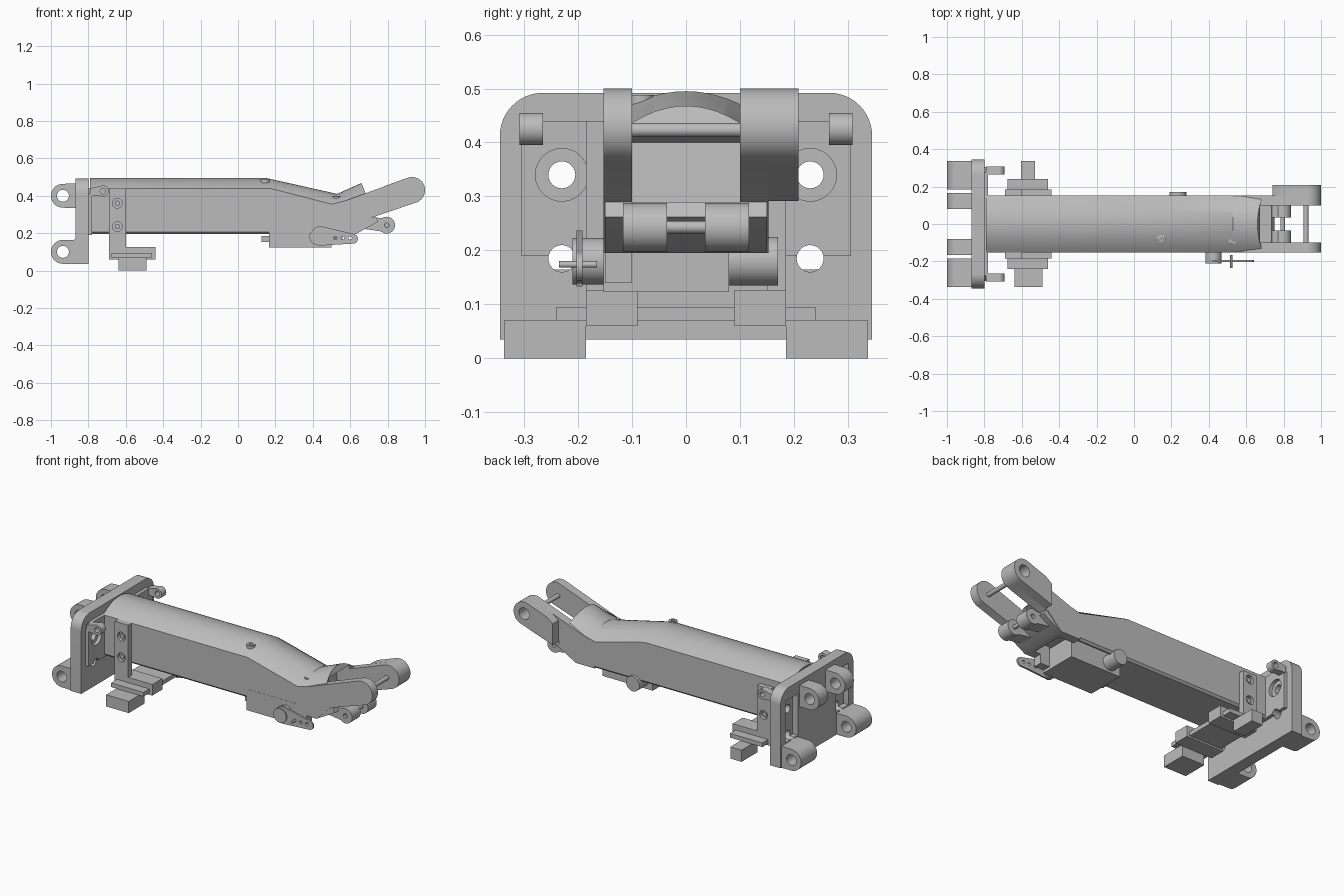
import bpy, bmesh, math
from mathutils import Matrix

old = bpy.data.objects.get("Cube")
if old:
    bpy.data.objects.remove(old, do_unlink=True)

grey = bpy.data.materials.new("plain grey")
grey.use_nodes = True
GREY = (0.5, 0.5, 0.5, 1)
grey.diffuse_color = GREY
grey.node_tree.nodes["Principled BSDF"].inputs["Base Color"].default_value = GREY
parts = []


def finish(name, bm):
    bmesh.ops.recalc_face_normals(bm, faces=bm.faces)
    me = bpy.data.meshes.new(name)
    bm.to_mesh(me)
    bm.free()
    ob = bpy.data.objects.new(name, me)
    bpy.context.collection.objects.link(ob)
    me.materials.append(grey)
    parts.append(ob)
    return ob


def loft(name, rings):
    bm = bmesh.new()
    loops = [[bm.verts.new(p) for p in ring] for ring in rings]
    for a, b in zip(loops, loops[1:]):
        for i in range(len(a)):
            j = (i + 1) % len(a)
            bm.faces.new((a[i], a[j], b[j], b[i]))
    bm.faces.new(loops[0])
    bm.faces.new(loops[-1])
    return finish(name, bm)


def prism(name, pts, axis, lo, hi):
    """Extrude a profile: (x, z) along y, or (y, z) along x."""
    put = (lambda p, d: (p[0], d, p[1])) if axis == "y" else (lambda p, d: (d, p[0], p[1]))
    return loft(name, [[put(p, d) for p in pts] for d in (lo, hi)])


def arc(cx, cz, r, a0, a1, n=12):
    angles = [math.radians(a0 + (a1 - a0) * i / n) for i in range(n + 1)]
    return [(cx + r * math.cos(a), cz + r * math.sin(a)) for a in angles]


def cyl(name, u, z, r, axis, lo, hi):
    return prism(name, arc(u, z, r, 0, 345, 23), axis, lo, hi)


def box(name, x, y, z):
    return prism(name, [(x[0], z[0]), (x[1], z[0]), (x[1], z[1]), (x[0], z[1])], "y", *y)


def cut(target, *cutters):
    for c in cutters:
        parts.remove(c)
        c.hide_render = True
        c.hide_set(True)
        m = target.modifiers.new("cut", "BOOLEAN")
        m.operation, m.solver, m.object = "DIFFERENCE", "EXACT", c
    bpy.context.view_layer.update()
    done = bpy.data.meshes.new_from_object(
        target.evaluated_get(bpy.context.evaluated_depsgraph_get()))
    target.modifiers.clear()
    target.data = done
    for c in cutters:
        bpy.data.objects.remove(c, do_unlink=True)


def side(s, a, b):
    return sorted((s * a, s * b))


# Arm tube: arched top, flat sides, bent down and then up at the tip
def tube_ring(xb, zb, xs, zs, xt, zt):
    ring = [(xb, -0.14, zb), (xb, 0.14, zb), (xb, 0.152, zb + 0.012)]
    for i in range(17):
        t = 1 - i / 8
        k = 1 - t * t
        ring.append((xs + (xt - xs) * k, 0.152 * t, zs + (zt - zs) * k))
    return ring + [(xb, -0.152, zb + 0.012)]


tube = loft("arm_tube", [tube_ring(*s) for s in (
    (-0.79, 0.195, -0.79, 0.44, -0.79, 0.495),
    (0.15, 0.195, 0.17, 0.44, 0.15, 0.495),
    (0.5, 0.195, 0.5, 0.355, 0.53, 0.41),
    (0.63, 0.195, 0.69, 0.395, 0.66, 0.468))])
cavity = prism("cavity", [(0.6, 0.225), (0.9, 0.3), (0.9, 0.52), (0.58, 0.4)], "y", -0.1, 0.1)
cut(tube, cavity, box("servo_bay", (0.165, 0.6), (-0.13, 0.13), (0.1, 0.26)),
    cyl("top_hole_a", 0.14, -0.08, 0.012, "y", -0.2, 0.2))
for x, z in ((0.145, 0.478), (0.53, 0.385)):
    rivet = cyl("top_screw", 0, 0, 0.024, "x", -0.01, 0.01)
    hole = cyl("screw_hole", 0, 0, 0.012, "x", 0.0, 0.03)
    for ob in (rivet, hole):
        ob.data.transform(Matrix.Translation((x, -0.083, z)) @ Matrix.Rotation(-math.pi / 2, 4, "Y"))
    cut(rivet, hole)

# Fork arms, the left one with a thicker outer pad
tip = arc(0.93, 0.43, 0.07, -70, 110, 16)
arm = [(0.5, 0.195), (0.63, 0.195), (0.72, 0.285)] + tip + [(0.57, 0.372), (0.5, 0.355)]
pad = [(0.74, 0.292)] + tip + [(0.78, 0.45), (0.74, 0.42)]
for name, prof, lo, hi in (("right_fork_arm", arm, -0.153, -0.1),
                           ("left_fork_arm", arm, 0.1, 0.153),
                           ("left_fork_pad", pad, 0.15, 0.208)):
    ob = prism(name, prof, "y", lo, hi)
    if name != "right_fork_arm":
        cut(ob, cyl("pin_bore", 0.93, 0.43, 0.035, "y", 0.13, 0.3))
cyl("fork_pin", 0.92, 0.423, 0.013, "y", -0.15, 0.13)

# Sloping floor between the arms with twin knuckles and a thin pin
prism("fork_floor", [(0.6, 0.195), (0.63, 0.195), (0.75, 0.262), (0.735, 0.29), (0.6, 0.225)],
      "y", -0.15, 0.15)
for s, word in ((-1, "right"), (1, "left")):
    y = side(s, 0.035, 0.117)
    knuckle = cyl(word + "_knuckle", 0.795, 0.243, 0.045, "y", *y)
    cut(knuckle, cyl("bore", 0.795, 0.243, 0.013, "y", -0.3, 0.3))
    prism(word + "_knuckle_tang", [(0.68, 0.222), (0.775, 0.208), (0.775, 0.28), (0.72, 0.285)], "y", *y)
cyl("knuckle_pin", 0.795, 0.243, 0.012, "y", -0.1, 0.1)

# Mounting plate with rounded upper corners and four bolt holes
outline = [(-0.345, 0.035), (0.345, 0.035)] + arc(0.265, 0.412, 0.08, 0, 90) + arc(-0.265, 0.412, 0.08, 90, 180)
plate = prism("mounting_plate", outline, "x", -0.87, -0.8)
octagon = [(-0.305, 0.19), (0.305, 0.19), (0.305, 0.41), (0.275, 0.44), (-0.275, 0.44), (-0.305, 0.41)]
face_pad = prism("plate_pad", octagon, "x", -0.81, -0.78)
for s in (-1, 1):
    cut(plate, cyl("bolt_hole", s * 0.23, 0.34, 0.025, "x", -1, -0.7),
        cyl("lower_bolt_hole", s * 0.23, 0.185, 0.025, "x", -1, -0.7),
        box("pocket", (-0.9, -0.835), side(s, 0.18, 0.3), (0.17, 0.42)))
    cut(face_pad, cyl("counterbore", s * 0.23, 0.34, 0.049, "x", -0.9, -0.7),
        cyl("lower_gap", s * 0.23, 0.185, 0.025, "x", -0.9, -0.7))

# Hinge lugs behind the plate and ears in front of it
for s, word in ((-1, "right"), (1, "left")):
    for level, z, a, b in (("upper", 0.4, 0.08, 0.165), ("lower", 0.1, 0.185, 0.337)):
        prof = [(-0.86, z - 0.065)] + [(-0.86, z + 0.065)] + arc(-0.936, z, 0.064, 90, 270, 16)
        lug = prism(word + "_" + level + "_lug", prof, "y", *side(s, a, b))
        cut(lug, cyl("lug_bore", -0.936, z, 0.032, "y", -0.5, 0.5))
    ear = prism(word + "_ear", [(-0.79, 0.4), (-0.79, 0.44)] + arc(-0.722, 0.425, 0.03, 120, -120),
                "y", *side(s, 0.265, 0.308))
    cut(ear, cyl("ear_bore", -0.722, 0.425, 0.015, "y", -0.5, 0.5))
    # Clamp posts with two screw holes each
    post = box(word + "_post", (-0.69, -0.6), side(s, 0.15, 0.185), (0.09, 0.44 if s < 0 else 0.4))
    cut(post, *[cyl("post_hole", -0.645, z, 0.026, "y", *side(s, 0.165, 0.3)) for z in (0.235, 0.36)])
    for z in (0.235, 0.36):
        cyl(word + "_post_screw", -0.645, z, 0.014, "y", *side(s, 0.16, 0.178))
    box(word + "_foot", (-0.69, -0.44), side(s, 0.09, 0.185), (0.06, 0.127))
    box(word + "_end_block", (-0.64, -0.49) if s < 0 else (-0.605, -0.53), side(s, 0.185, 0.337), (0, 0.07))
box("cross_plate", (-0.675, -0.46), (-0.24, 0.24), (0.07, 0.095))

# Servo under the tube, with motor drum, cable and drilled horn
box("servo_body", (0.165, 0.5), (-0.153, 0.08), (0.123, 0.25))
cyl("motor_drum", 0.235, 0.18, 0.045, "y", 0.08, 0.17)
box("servo_cable", (0.125, 0.17), (-0.11, -0.065), (0.152, 0.185))
box("servo_bracket", (0.48, 0.56), (-0.15, -0.1), (0.14, 0.2))
cyl("servo_shaft", 0.425, 0.18, 0.043, "y", -0.21, -0.15)
horn = prism("servo_horn", arc(0.44, 0.185, 0.052, 85, 265) + arc(0.615, 0.17, 0.026, -92, 82), "y", -0.203, -0.192)
cut(horn, *[cyl("horn_hole", x, 0.174, 0.009, "y", -0.3, -0.1) for x in (0.52, 0.56, 0.6)])
cyl("horn_screw", 0.52, 0.174, 0.006, "y", -0.235, -0.165)

# Smooth the curved surfaces, keep edges sharp
bpy.ops.object.select_all(action="DESELECT")
for ob in parts:
    ob.select_set(True)
bpy.context.view_layer.objects.active = parts[0]
bpy.ops.object.shade_smooth_by_angle(angle=math.radians(30))
